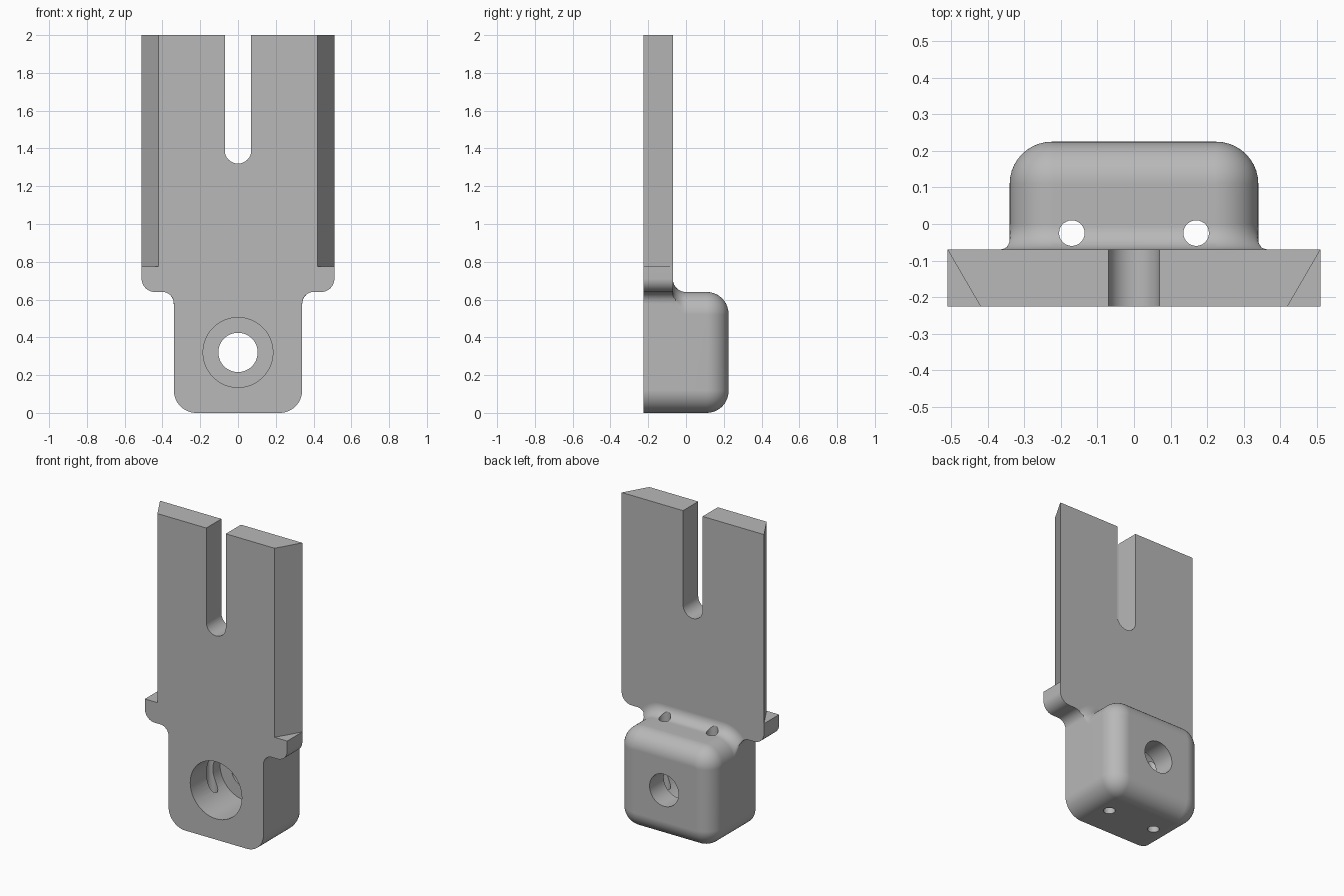
import bpy, bmesh
from math import sin, cos, radians, sqrt

if "Cube" in bpy.data.objects:
    bpy.data.objects.remove(bpy.data.objects["Cube"])

grey = bpy.data.materials.new("plain grey")
grey.use_nodes = True
colour = (0.48, 0.48, 0.48, 1)
grey.diffuse_color = colour
grey.node_tree.nodes["Principled BSDF"].inputs["Base Color"].default_value = colour

FRONT, PLATE_BACK, BACK = -0.225, -0.07, 0.225
HALF, TOP = 0.34, 0.64      # block half width and height
ROUND, COVE = 0.12, 0.07    # block corner radius, fillet against the plate


def arc(cx, cz, r, start, end, n=14):
    angles = [radians(start + (end - start) * i / n) for i in range(n + 1)]
    return [(cx + r * cos(a), cz + r * sin(a)) for a in angles]


def mirrored(half):
    return half + [(-x, z) for x, z in reversed(half)]


def loft(name, rings):
    """Solid through closed rings of 3D points, capped at both ends."""
    bm = bmesh.new()
    loops = [[bm.verts.new(p) for p in ring] for ring in rings]
    count = len(loops[0])
    for a, b in zip(loops, loops[1:]):
        for i in range(count):
            j = (i + 1) % count
            bm.faces.new((a[i], a[j], b[j], b[i]))
    bm.faces.new(loops[0])
    bm.faces.new(loops[-1])
    bmesh.ops.remove_doubles(bm, verts=bm.verts, dist=1e-5)
    bmesh.ops.recalc_face_normals(bm, faces=bm.faces)
    mesh = bpy.data.meshes.new(name)
    bm.to_mesh(mesh)
    bm.free()
    mesh.materials.append(grey)
    obj = bpy.data.objects.new(name, mesh)
    bpy.context.collection.objects.link(obj)
    return obj


def along_y(name, outline, y0, y1):
    return loft(name, [[(x, y, z) for x, z in outline] for y in (y0, y1)])


def along_z(name, outline, z0, z1):
    return loft(name, [[(x, y, z) for x, y in outline] for z in (z0, z1)])


def combine(target, tool, operation):
    bpy.context.view_layer.objects.active = target
    mod = target.modifiers.new("combine", 'BOOLEAN')
    mod.operation, mod.solver, mod.object = operation, 'EXACT', tool
    bpy.ops.object.modifier_apply(modifier=mod.name)
    bpy.data.objects.remove(tool)


# Slotted plate with shoulder tabs and the lower tongue
half = (arc(HALF - ROUND, ROUND, ROUND, -90, 0)
        + arc(0.40, 0.58, 0.06, 180, 90)
        + arc(0.44, 0.71, 0.07, -90, 0)
        + [(0.51, 2), (0.07, 2)]
        + arc(0, 1.39, 0.07, 0, -90))
body = along_y("slotted_bracket", mirrored(half), FRONT, PLATE_BACK)


# Rounded block on the back, flared into the plate at its upper edge
def block_ring(y, grow):
    lower = arc(HALF - ROUND, ROUND, ROUND + min(grow, 0), -90, 0)
    upper = []
    for x, z in arc(HALF - ROUND, TOP - ROUND, ROUND + grow, 0, 90, 24):
        if z < 0.58:
            x = min(x, HALF)
        elif z < TOP:
            x = min(x, 0.40 - sqrt(max(0, 0.06 ** 2 - (z - 0.58) ** 2)))
        upper.append((x, z))
    return [(x, y, z) for x, z in mirrored(lower + upper)]


steps = [radians(90 * i / 10) for i in range(11)]
edge = 0.115
rings = [block_ring(PLATE_BACK + COVE * (1 - cos(a)), COVE * (1 - sin(a))) for a in steps]
rings += [block_ring(BACK - edge + edge * sin(a), edge * (cos(a) - 1)) for a in steps]
combine(body, loft("rear_block", rings), 'UNION')

# Slanted side faces above the tabs
for s in (-1, 1):
    wedge = [(s * 0.51, PLATE_BACK), (s * 0.42, FRONT),
             (s * 0.42, -0.4), (s * 0.7, -0.4), (s * 0.7, PLATE_BACK)]
    combine(body, along_z("side_cutter", wedge, 0.775, 2.2), 'DIFFERENCE')

# Stepped bore from front to back
for r, end in ((0.185, 0.08), (0.104, 0.4)):
    circle = arc(0, 0.32, r, 0, 360, 48)[:-1]
    combine(body, along_y("bore_cutter", circle, -0.4, end), 'DIFFERENCE')

# Two upright pin holes
for s in (-1, 1):
    circle = arc(s * 0.17, -0.025, 0.035, 0, 360, 28)[:-1]
    combine(body, along_z("pin_cutter", circle, -0.2, 0.9), 'DIFFERENCE')

# Smooth rounds, crisp edges
bpy.ops.object.select_all(action='DESELECT')
body.select_set(True)
bpy.context.view_layer.objects.active = body
bpy.ops.object.shade_smooth_by_angle(angle=radians(30))
normals = body.modifiers.new("even_normals", 'WEIGHTED_NORMAL')
normals.keep_sharp = True
